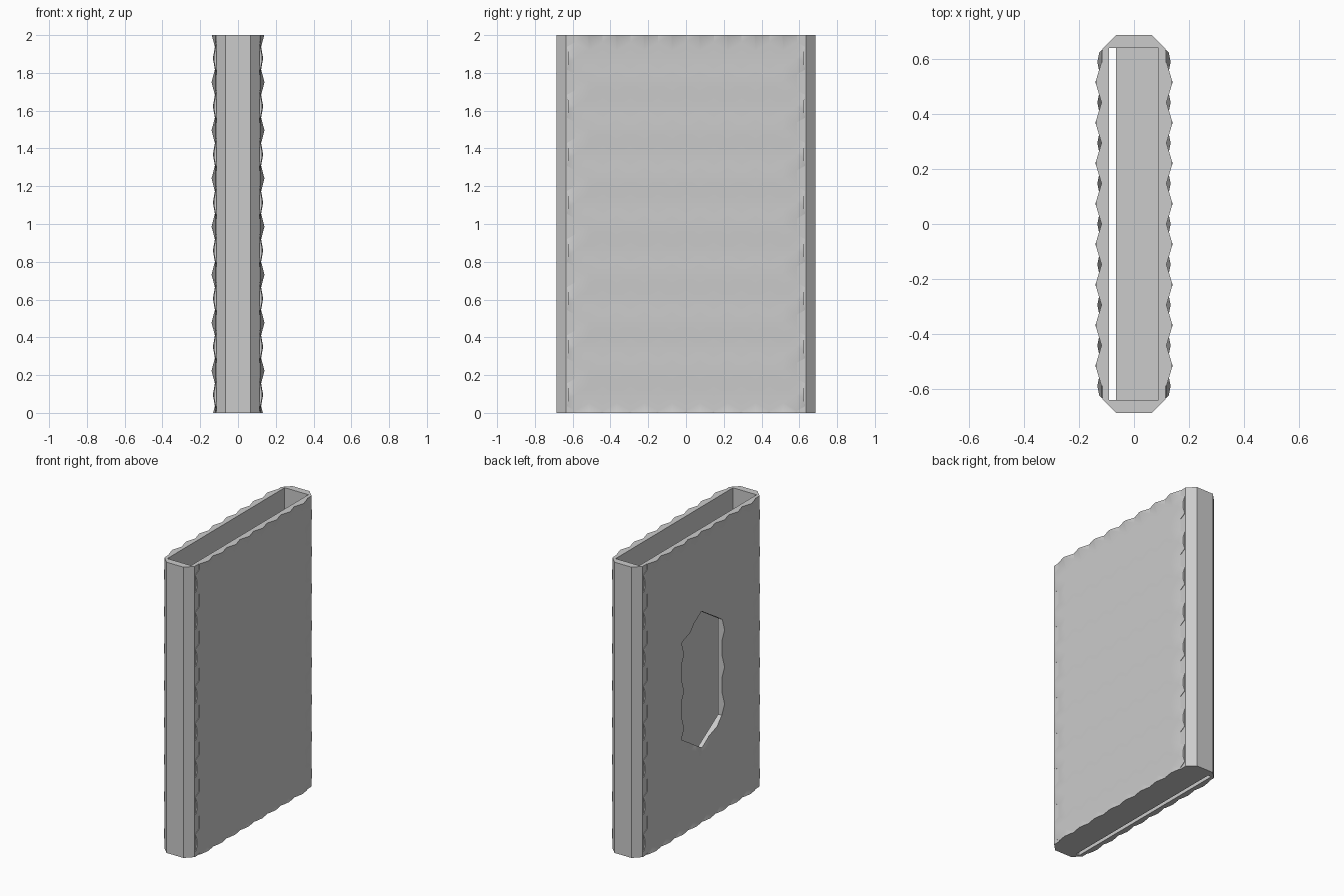
import bpy, bmesh, math
from mathutils import Vector

if "Cube" in bpy.data.objects:
    bpy.data.objects.remove(bpy.data.objects["Cube"])

H = 2.0            # sleeve height
PITCH = 0.147      # stud spacing across
ROW = 0.12727      # stud row spacing
SIDE = 0.115       # flat side of the body
VALLEY = 0.118     # seams between studs

grey = bpy.data.materials.new("matte_grey")
grey.diffuse_color = (0.6, 0.6, 0.6, 1)
grey.use_nodes = True
grey.node_tree.nodes["Principled BSDF"].inputs["Base Color"].default_value = grey.diffuse_color


def finish(name, bm):
    bmesh.ops.recalc_face_normals(bm, faces=bm.faces)
    me = bpy.data.meshes.new(name)
    bm.to_mesh(me)
    bm.free()
    me.materials.append(grey)
    ob = bpy.data.objects.new(name, me)
    bpy.context.collection.objects.link(ob)
    return ob


def prism(name, points, offset):
    """Extrude a closed outline along an offset."""
    bm = bmesh.new()
    face = bm.faces.new([bm.verts.new(p) for p in points])
    ext = bmesh.ops.extrude_face_region(bm, geom=[face], use_keep_orig=True)
    verts = [g for g in ext["geom"] if isinstance(g, bmesh.types.BMVert)]
    bmesh.ops.translate(bm, verts=verts, vec=Vector(offset))
    return finish(name, bm)


def box(name, x0, x1, y, z0, z1):
    return prism(name, [(x0, -y, z0), (x1, -y, z0), (x1, y, z0), (x0, y, z0)],
                 (0, 0, z1 - z0))


def stud_panel(name, s):
    """Staggered six-sided studs, trimmed to the body side and closed behind."""
    bm = bmesh.new()
    r = ROW * 2 / 3
    for i in range(17):
        z = -0.0315 + ROW * i
        main = i % 2 == 0
        cols = [k * PITCH / 2 for k in (range(-7, 8, 2) if main else range(-8, 9, 2))]
        for y in cols:
            tip = bm.verts.new((0.14 if main else 0.133, y, z))
            ring = [bm.verts.new((VALLEY, y + dy * PITCH / 2, z + dz * r))
                    for dy, dz in ((0, 1), (-1, .5), (-1, -.5), (0, -1), (1, -.5), (1, .5))]
            for a in range(6):
                bm.faces.new((tip, ring[a], ring[(a + 1) % 6]))
    bmesh.ops.remove_doubles(bm, verts=bm.verts, dist=0.0005)
    # trim at top, bottom and both corner chamfers
    for co, no in (((0, 0, H), (0, 0, 1)), ((0, 0, 0), (0, 0, -1)),
                   ((0, 0.749, 0), (1, 1, 0)), ((0, -0.749, 0), (1, -1, 0))):
        bmesh.ops.bisect_plane(bm, geom=bm.verts[:] + bm.edges[:] + bm.faces[:], dist=1e-5,
                               plane_co=co, plane_no=Vector(no).normalized(), clear_outer=True)
    rim = [e for e in bm.edges if e.is_boundary]
    ext = bmesh.ops.extrude_edge_only(bm, edges=rim)
    for g in ext["geom"]:
        if isinstance(g, bmesh.types.BMVert):
            g.co.x = 0.108
    bmesh.ops.holes_fill(bm, edges=[e for e in bm.edges if e.is_boundary], sides=0)
    for v in bm.verts:
        v.co.x *= s
    return finish(name, bm)


def combine(target, tool, operation):
    mod = target.modifiers.new(operation.lower(), 'BOOLEAN')
    mod.operation = operation
    mod.solver = 'EXACT'
    mod.object = tool
    bpy.context.view_layer.objects.active = target
    bpy.ops.object.modifier_apply(modifier=mod.name)
    bpy.data.objects.remove(tool, do_unlink=True)


# chamfered outer body
outline = [(0.065, 0.685), (-0.065, 0.685), (-SIDE, 0.635), (-SIDE, -0.635),
           (-0.065, -0.685), (0.065, -0.685), (SIDE, -0.635), (SIDE, 0.635)]
sleeve = prism("sleeve", [(x, y, 0) for x, y in outline], (0, 0, H))

# studded grip on both broad sides
combine(sleeve, stud_panel("right_studs", 1), 'UNION')
combine(sleeve, stud_panel("left_studs", -1), 'UNION')

# open-topped pocket, slot along the floor, six-sided window on the left side
combine(sleeve, box("pocket", -0.091, 0.089, 0.638, 0.04, 2.2), 'DIFFERENCE')
combine(sleeve, box("floor_slot", -0.091, -0.066, 0.638, -0.1, 0.1), 'DIFFERENCE')
window = [(0, 1.45), (0.22, 1.31), (0.22, 0.65), (0, 0.51), (-0.22, 0.65), (-0.22, 1.31)]
combine(sleeve, prism("window", [(-0.3, y, z) for y, z in window], (0.26, 0, 0)), 'DIFFERENCE')

# keep the stud edges crisp, soften the shallow ones
bpy.ops.object.select_all(action='DESELECT')
sleeve.select_set(True)
bpy.context.view_layer.objects.active = sleeve
bpy.ops.object.shade_smooth_by_angle(angle=math.radians(30))
